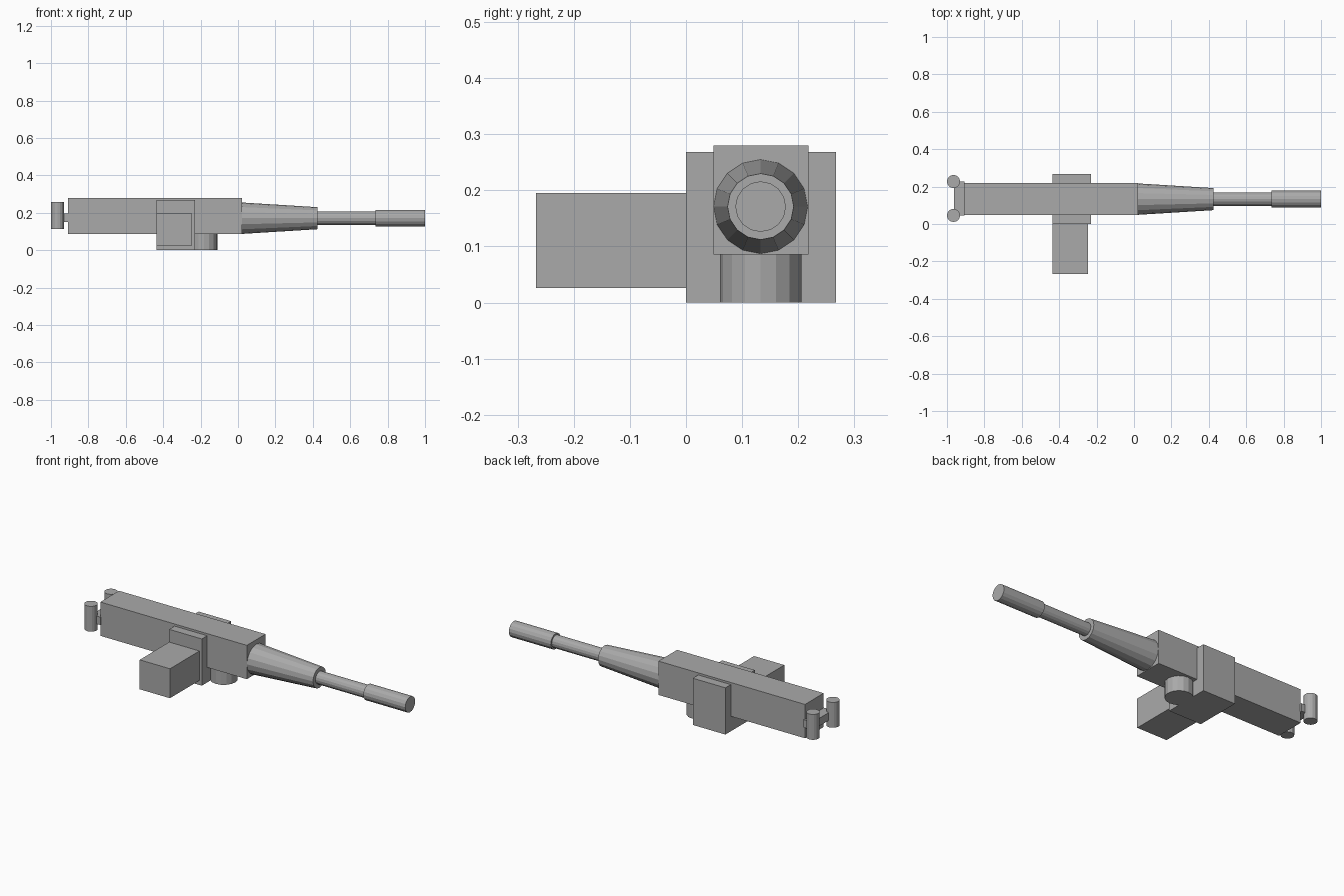
import bpy, bmesh, math
from mathutils import Matrix, Vector

if "Cube" in bpy.data.objects:
    bpy.data.objects.remove(bpy.data.objects["Cube"])

AXIS_Y, AXIS_Z = 0.133, 0.171   # centre line of the barrel

grey = bpy.data.materials.new("gun_grey")
grey.diffuse_color = (0.4, 0.4, 0.4, 1)
grey.use_nodes = True
grey.node_tree.nodes["Principled BSDF"].inputs["Base Color"].default_value = grey.diffuse_color


def finish(name, bm):
    mesh = bpy.data.meshes.new(name)
    bm.to_mesh(mesh)
    bm.free()
    mesh.materials.append(grey)
    obj = bpy.data.objects.new(name, mesh)
    bpy.context.collection.objects.link(obj)
    return obj


def box(name, lo, hi):
    lo, hi = Vector(lo), Vector(hi)
    bm = bmesh.new()
    bmesh.ops.create_cube(bm, size=1, matrix=Matrix.Translation((lo + hi) / 2)
                          @ Matrix.Diagonal((*(hi - lo), 1)))
    return finish(name, bm)


def rod(name, start, end, r1, r2=None):
    """Sixteen-sided flat-shaded cylinder or cone between two points."""
    start, end = Vector(start), Vector(end)
    d = end - start
    turn = Matrix.Rotation(math.pi / 2, 4, 'Y') if abs(d.x) > abs(d.z) else Matrix()
    bm = bmesh.new()
    bmesh.ops.create_cone(bm, cap_ends=True, segments=16, radius1=r1,
                          radius2=r1 if r2 is None else r2, depth=d.length,
                          matrix=Matrix.Translation((start + end) / 2) @ turn)
    return finish(name, bm)


# Receiver, feed block and ammunition box
box("receiver", (-0.908, 0.049, 0.086), (0.022, 0.218, 0.28))
box("feed_block", (-0.437, 0, 0), (-0.23, 0.267, 0.268))
box("ammo_box", (-0.437, -0.267, 0.026), (-0.245, 0, 0.195))

# Mounting pivot underneath
rod("mount_pivot", (-0.183, AXIS_Y, 0), (-0.183, AXIS_Y, 0.09), 0.0725)

# Barrel sections along x
for name, x0, x1, r0, r1 in (("barrel_jacket", 0.02, 0.424, 0.084, 0.059),
                             ("barrel", 0.40, 0.74, 0.036, 0.036),
                             ("muzzle", 0.734, 1.0, 0.045, 0.045)):
    rod(name, (x0, AXIS_Y, AXIS_Z), (x1, AXIS_Y, AXIS_Z), r0, r1)

# Rear twin grips and their crossbar
box("grip_crossbar", (-0.962, 0.045, 0.15), (-0.905, 0.227, 0.195))
for side, y in (("front", 0.046), ("back", 0.227)):
    rod("grip_" + side, (-0.965, y, 0.112), (-0.965, y, 0.257), 0.035)
